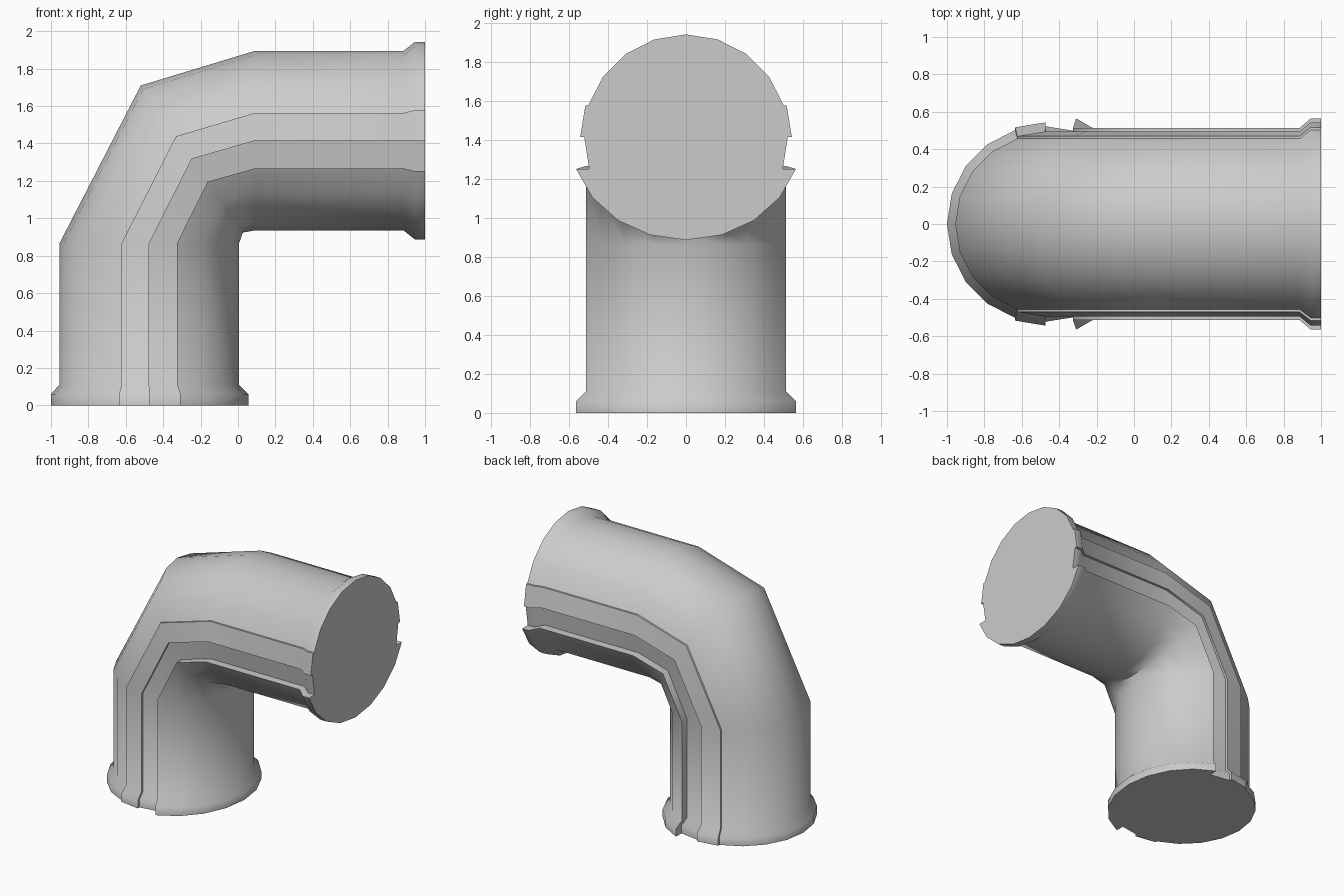
import bpy, bmesh, math

if "Cube" in bpy.data.objects:
    bpy.data.objects.remove(bpy.data.objects["Cube"])

# Cross-section, half side: (sideways y, outward u), running from outer crown to inner throat.
# The wall is split in lengthwise panels that overlap in small steps.
def arc(first, last, width):
    return [(width * math.sin(math.radians(18 * i)), math.cos(math.radians(18 * i)))
            for i in range(first, last + 1)]

half = arc(0, 4, 1.0) + arc(4, 5, 1.03) + arc(5, 6, 0.99) + arc(6, 10, 1.125)
section = half + [(-y, u) for y, u in half[-2:0:-1]]

# Stations along the elbow: centre x, z, half-vector to the outer side x, z, half width
stations = [
    (-0.4725, 0.00, -0.5275, 0, 0.5275),
    (-0.4725, 0.06, -0.5275, 0, 0.5275),
    (-0.475, 0.11, -0.48, 0, 0.48),
    (-0.475, 0.865, -0.48, 0, 0.48),
    (-0.247, 1.317, -0.273, 0.393, 0.48),
    (0.09, 1.415, 0, 0.48, 0.48),
    (0.885, 1.415, 0, 0.48, 0.48),
    (0.945, 1.415, 0, 0.5275, 0.5275),
    (1.00, 1.415, 0, 0.5275, 0.5275),
]

# Loft the rings and cap both flanged ends
bm = bmesh.new()
rings = [[bm.verts.new((cx + hx * u, w * y, cz + hz * u)) for y, u in section]
         for cx, cz, hx, hz, w in stations]
n = len(section)
for a, b in zip(rings, rings[1:]):
    for i in range(n):
        j = (i + 1) % n
        bm.faces.new((a[i], a[j], b[j], b[i]))
bm.faces.new(rings[0])
bm.faces.new(rings[-1])
bmesh.ops.recalc_face_normals(bm, faces=bm.faces)

mesh = bpy.data.meshes.new("elbow_pipe")
bm.to_mesh(mesh)
bm.free()
pipe = bpy.data.objects.new("elbow_pipe", mesh)
bpy.context.collection.objects.link(pipe)

# Smooth walls, sharp panel steps and end rims
bpy.context.view_layer.objects.active = pipe
pipe.select_set(True)
bpy.ops.object.shade_smooth_by_angle(angle=math.radians(50))
